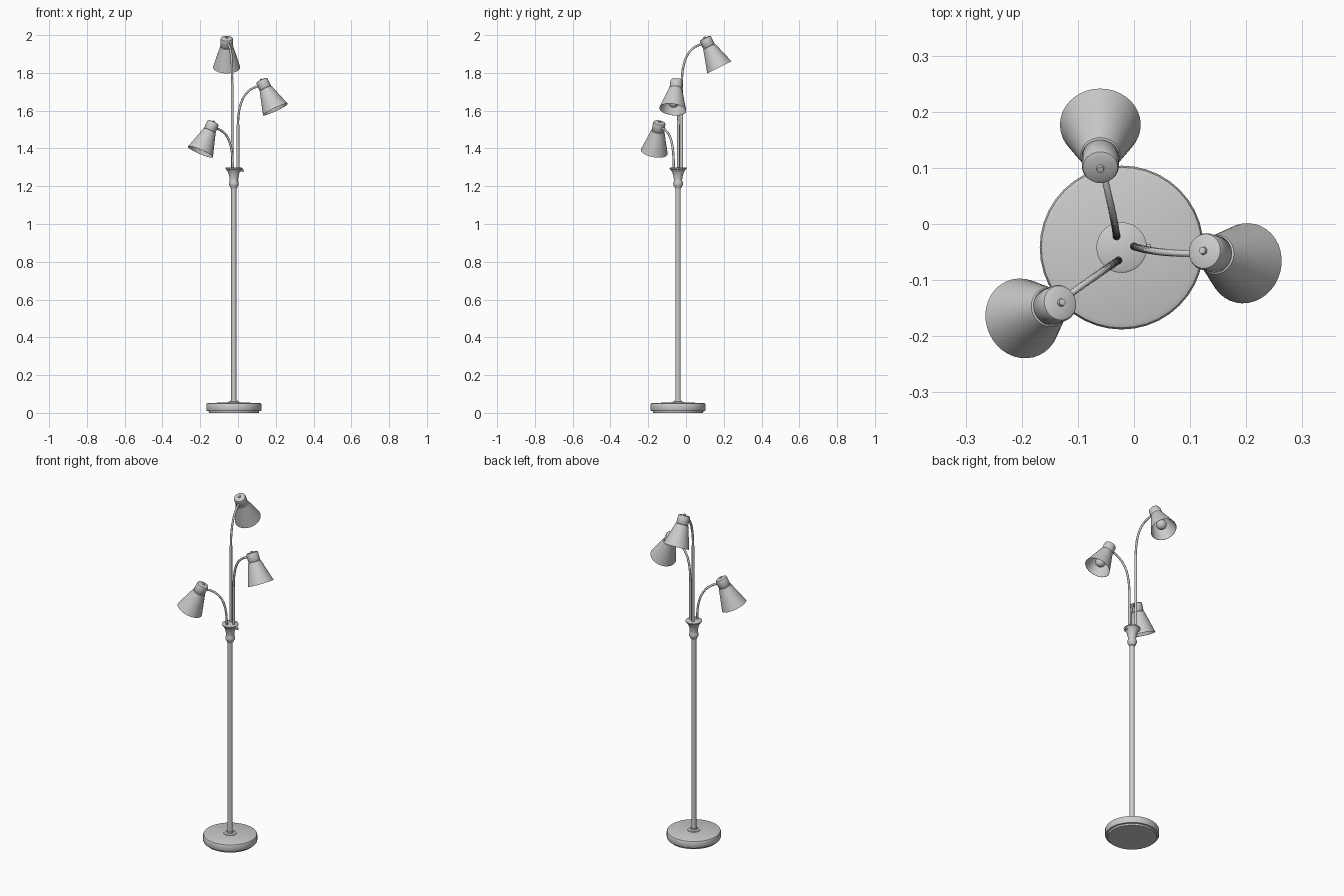
import bpy, bmesh, math
from mathutils import Vector, Matrix

if "Cube" in bpy.data.objects:
    bpy.data.objects.remove(bpy.data.objects["Cube"])

CX, CY = -0.022, -0.042          # lamp stem axis


def finish(bm, name, angle=40):
    bmesh.ops.recalc_face_normals(bm, faces=bm.faces)
    me = bpy.data.meshes.new(name)
    bm.to_mesh(me)
    bm.free()
    ob = bpy.data.objects.new(name, me)
    bpy.context.collection.objects.link(ob)
    bpy.ops.object.select_all(action='DESELECT')
    ob.select_set(True)
    bpy.context.view_layer.objects.active = ob
    bpy.ops.object.shade_smooth_by_angle(angle=math.radians(angle))
    return ob


def skin(bm, rings):
    for a, b in zip(rings, rings[1:]):
        n = max(len(a), len(b))
        for i in range(n):
            j = (i + 1) % n
            if len(a) == 1:
                bm.faces.new((a[0], b[i], b[j]))
            elif len(b) == 1:
                bm.faces.new((a[i], a[j], b[0]))
            else:
                bm.faces.new((a[i], a[j], b[j], b[i]))


def lathe(name, profile, origin, axis=(0, 0, 1), sides=32):
    """Revolve (radius, distance along axis) pairs about an axis."""
    rot = Vector((0, 0, 1)).rotation_difference(Vector(axis)).to_matrix()
    bm = bmesh.new()
    rings = []
    for r, h in profile:
        angles = [0] if r == 0 else [2 * math.pi * i / sides for i in range(sides)]
        rings.append([bm.verts.new(Vector(origin) + rot @ Vector((r * math.cos(a), r * math.sin(a), h)))
                      for a in angles])
    skin(bm, rings)
    return finish(bm, name)


def gooseneck(name, p, ribs=56, sides=10):
    """Ribbed flexible tube along a cubic Bezier."""
    bm = bmesh.new()
    rings = []
    n = ribs * 2
    side = (p[3] - p[0]).cross(Vector((0, 0, 1))).normalized()
    for k in range(n + 1):
        t = k / n
        u = 1 - t
        c = u**3 * p[0] + 3*u*u*t * p[1] + 3*u*t*t * p[2] + t**3 * p[3]
        d = (u*u * (p[1] - p[0]) + 2*u*t * (p[2] - p[1]) + t*t * (p[3] - p[2])).normalized()
        s = (side - d * side.dot(d)).normalized()
        q = d.cross(s)
        r = 0.0066 if k % 2 else 0.0054
        rings.append([bm.verts.new(c + r * (math.cos(a) * s + math.sin(a) * q))
                      for a in (2 * math.pi * i / sides for i in range(sides))])
    skin(bm, rings)
    bm.faces.new(rings[0])
    bm.faces.new(rings[-1])
    return finish(bm, name, 60)


# Weighted base, collar and pole
lathe("base", [(0, 0), (0.132, 0), (0.134, 0.009), (0.143, 0.010), (0.146, 0.015), (0.146, 0.044),
               (0.143, 0.050), (0.135, 0.053), (0.0, 0.055)], (CX, CY, 0), sides=40)
lathe("base_collar", [(0.036, 0.05), (0.034, 0.058), (0.02, 0.06), (0.018, 0.066), (0, 0.066)], (CX, CY, 0))
lathe("pole", [(0, 0.05), (0.0138, 0.05), (0.0138, 1.21), (0, 1.21)], (CX, CY, 0), sides=24)

# Flared cup where the arms branch off
lathe("arm_cup", [(0, 1.188), (0.016, 1.188), (0.019, 1.196), (0.025, 1.206), (0.026, 1.217), (0.022, 1.228),
                  (0.022, 1.236), (0.025, 1.255), (0.031, 1.275), (0.040, 1.288), (0.045, 1.292),
                  (0.045, 1.297), (0.040, 1.300), (0, 1.300)], (CX, CY, 0))
lathe("switch_knob", [(0, 0), (0.004, 0), (0.004, 0.022), (0.008, 0.022), (0.008, 0.031), (0, 0.033)],
      (CX + 0.02, CY - 0.002, 1.282), (1, 0, 0), 16)

# Arms: name, foot (x, y), Bezier pull point (x, y), cap top, shade mouth centre
arms = [
    ("high", (-0.031, -0.022), (-0.036, 0.020), (-0.060, 0.099, 1.986), (-0.060, 0.177, 1.829)),
    ("middle", (0.000, -0.040), (0.042, -0.057), (0.124, -0.048), (0.198, -0.070)),
    ("low", (-0.028, -0.065), (-0.056, -0.083), (-0.130, -0.140), (-0.198, -0.168)),
]
DROP = 0.223
for i, (name, foot, pull, top, mouth) in enumerate(arms):
    dz = -DROP * i
    top = Vector((top[0], top[1], 1.986 + dz))
    mouth = Vector((mouth[0], mouth[1], 1.829 + dz))
    axis = (mouth - top).normalized()

    # Rigid lower tube and flexible neck
    z0 = 1.75 + dz
    lathe(name + "_arm_tube", [(0, 1.29), (0.0072, 1.29), (0.0072, z0), (0, z0)], (*foot, 0), sides=16)
    end = top + axis * 0.026 + Vector((0, 0, -0.006))
    gooseneck(name + "_gooseneck", [Vector((*foot, z0 - 0.005)), Vector((*foot, z0 + 0.13)),
                                    Vector((*pull, 1.95 + dz)), end])

    # Socket cap with finial, conical shade, bulb
    lathe(name + "_socket_cap", [(0, -0.007), (0.006, -0.006), (0.007, 0.0), (0.024, 0.001), (0.031, 0.004),
                                 (0.033, 0.009), (0.033, 0.048), (0.030, 0.052), (0, 0.052)], top, axis)
    lathe(name + "_shade", [(0.030, 0.050), (0.035, 0.053), (0.072, 0.175), (0.0705, 0.175),
                            (0.0335, 0.054), (0.029, 0.052)], top, axis, 36)
    bulb = [(0.013, 0.050), (0.014, 0.085), (0.020, 0.105)]
    bulb += [(0.029 * math.sin(a), 0.132 - 0.029 * math.cos(a))
             for a in (math.radians(d) for d in range(50, 180, 16))] + [(0, 0.161)]
    lathe(name + "_bulb", bulb, top, axis, 24)
